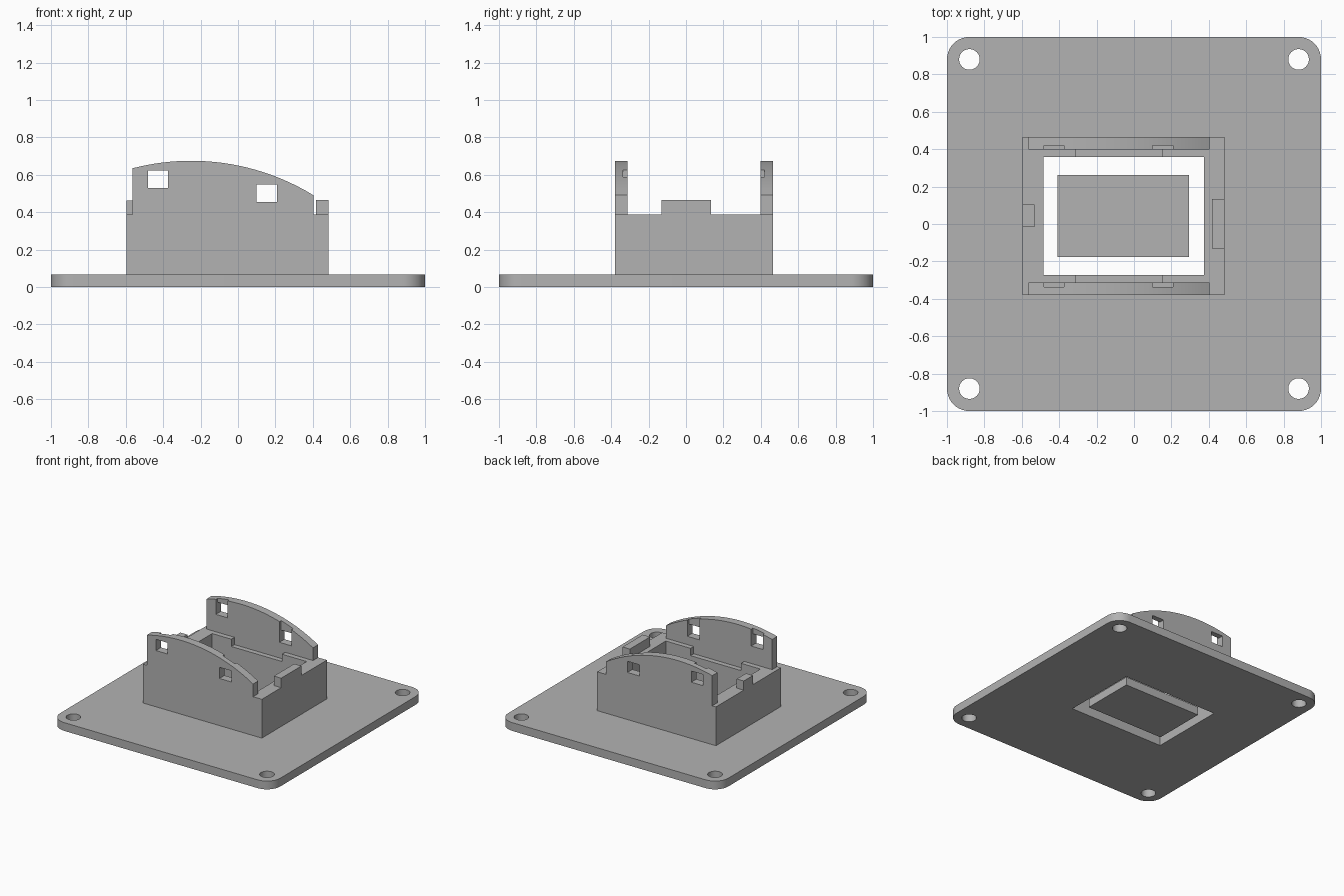
import bpy
import bmesh
import math
from mathutils import Vector

default = bpy.data.objects.get("Cube")
if default:
    bpy.data.objects.remove(default, do_unlink=True)

# One grey material for everything
grey = bpy.data.materials.new("plain grey")
grey.use_nodes = True
COLOUR = (0.45, 0.45, 0.45, 1)
grey.diffuse_color = COLOUR
grey.node_tree.nodes["Principled BSDF"].inputs["Base Color"].default_value = COLOUR

PLATE = 0.068       # plate thickness
RIM = 0.387         # top of the housing
MID_Y = 0.042       # housing centre line
OUTER, INNER, LIP = 0.422, 0.356, 0.315   # half depths from the centre line


def finish(name, bm):
    bmesh.ops.recalc_face_normals(bm, faces=bm.faces)
    mesh = bpy.data.meshes.new(name)
    bm.to_mesh(mesh)
    bm.free()
    mesh.materials.append(grey)
    obj = bpy.data.objects.new(name, mesh)
    bpy.context.collection.objects.link(obj)
    return obj


def box(name, x, y, z, corner=0):
    """Box from three (low, high) ranges, with optional rounded upright edges."""
    bm = bmesh.new()
    bmesh.ops.create_cube(bm, size=1)
    for v in bm.verts:
        v.co = Vector([r[0] if c < 0 else r[1] for c, r in zip(v.co, (x, y, z))])
    if corner:
        upright = [e for e in bm.edges
                   if abs(e.verts[0].co.z - e.verts[1].co.z) > 0.01]
        bmesh.ops.bevel(bm, geom=upright, offset=corner, segments=10,
                        profile=0.5, affect='EDGES')
    return finish(name, bm)


def cylinder(name, x, y, z, radius):
    bm = bmesh.new()
    bmesh.ops.create_cone(bm, cap_ends=True, segments=40, radius1=radius,
                          radius2=radius, depth=0.4)
    bmesh.ops.translate(bm, verts=bm.verts, vec=(x, y, z))
    return finish(name, bm)


def cut(obj, cutters):
    """Subtract each cutter from the object, then discard it."""
    for cutter in cutters:
        cutter.hide_render = True
        mod = obj.modifiers.new("cut", 'BOOLEAN')
        mod.operation = 'DIFFERENCE'
        mod.solver = 'EXACT'
        mod.object = cutter
        bpy.context.view_layer.objects.active = obj
        bpy.ops.object.modifier_apply(modifier=mod.name)
        bpy.data.objects.remove(cutter, do_unlink=True)


def smooth(obj):
    bpy.ops.object.select_all(action='DESELECT')
    obj.select_set(True)
    bpy.context.view_layer.objects.active = obj
    bpy.ops.object.shade_smooth_by_angle(angle=math.radians(30))


def depth(side, near, far):
    """Range in y between two distances from the centre line."""
    return sorted((MID_Y + side * near, MID_Y + side * far))


OPENING_X = (-0.485, 0.375)
OPENING_Y = depth(1, -LIP, LIP)

# Mounting plate with rounded corners, screw holes and central opening
plate = box("base_plate", (-1, 1), (-1, 1), (0, PLATE), corner=0.12)
holes = [cylinder("hole_cutter", 0.88 * sx, 0.88 * sy, 0, 0.055)
         for sx in (-1, 1) for sy in (-1, 1)]
cut(plate, holes + [box("opening_cutter", OPENING_X, OPENING_Y, (-0.2, 0.2))])
smooth(plate)

# Loose panel in the middle of the opening
box("centre_panel", (-0.408, 0.295), (-0.177, 0.262), (0, PLATE))

# Housing frame with a shallow notch in each long inner ledge
housing = box("housing_frame", (-0.597, 0.483), depth(1, -OUTER, OUTER), (PLATE, RIM))
cutters = [box("opening_cutter", OPENING_X, OPENING_Y, (0, 0.6))]
for side in (-1, 1):
    cutters.append(box("notch_cutter", (-0.31, 0.15),
                       depth(side, LIP - 0.05, INNER), (RIM - 0.06, 0.6)))
cut(housing, cutters)

# Locating tabs on the two short walls
box("right_tab", (-0.597, -0.533), (-0.017, 0.103), (RIM, 0.462))
box("left_tab", (0.417, 0.483), (-0.13, 0.134), (RIM, 0.465))

# Arched side walls with latch windows and lead-in grooves
ARC_X, ARC_Z, ARC_R = -0.25, -0.575, 1.25
LEFT, RIGHT, STEPS = -0.563, 0.403, 24
WINDOWS = [((-0.48, -0.373), (0.53, 0.622)), ((0.098, 0.208), (0.455, 0.547))]


def arched_wall(name, side):
    y0, y1 = depth(side, INNER, OUTER)
    profile = [(RIGHT, RIM), (LEFT, RIM)]
    for i in range(STEPS + 1):
        x = LEFT + (RIGHT - LEFT) * i / STEPS
        profile.append((x, ARC_Z + math.sqrt(ARC_R ** 2 - (x - ARC_X) ** 2)))
    bm = bmesh.new()
    face = bm.faces.new([bm.verts.new((x, y0, z)) for x, z in profile])
    grown = bmesh.ops.extrude_face_region(bm, geom=[face])["geom"]
    bmesh.ops.translate(bm, vec=(0, y1 - y0, 0),
                        verts=[g for g in grown if isinstance(g, bmesh.types.BMVert)])
    wall = finish(name, bm)
    cutters = []
    for wx, wz in WINDOWS:
        cutters.append(box("window_cutter", wx, depth(side, 0.2, 0.6), wz))
        cutters.append(box("groove_cutter", wx, depth(side, 0.2, INNER + 0.022),
                           (wz[0] + 0.03, 0.9)))
    cut(wall, cutters)
    smooth(wall)


arched_wall("front_arched_wall", -1)
arched_wall("back_arched_wall", 1)
